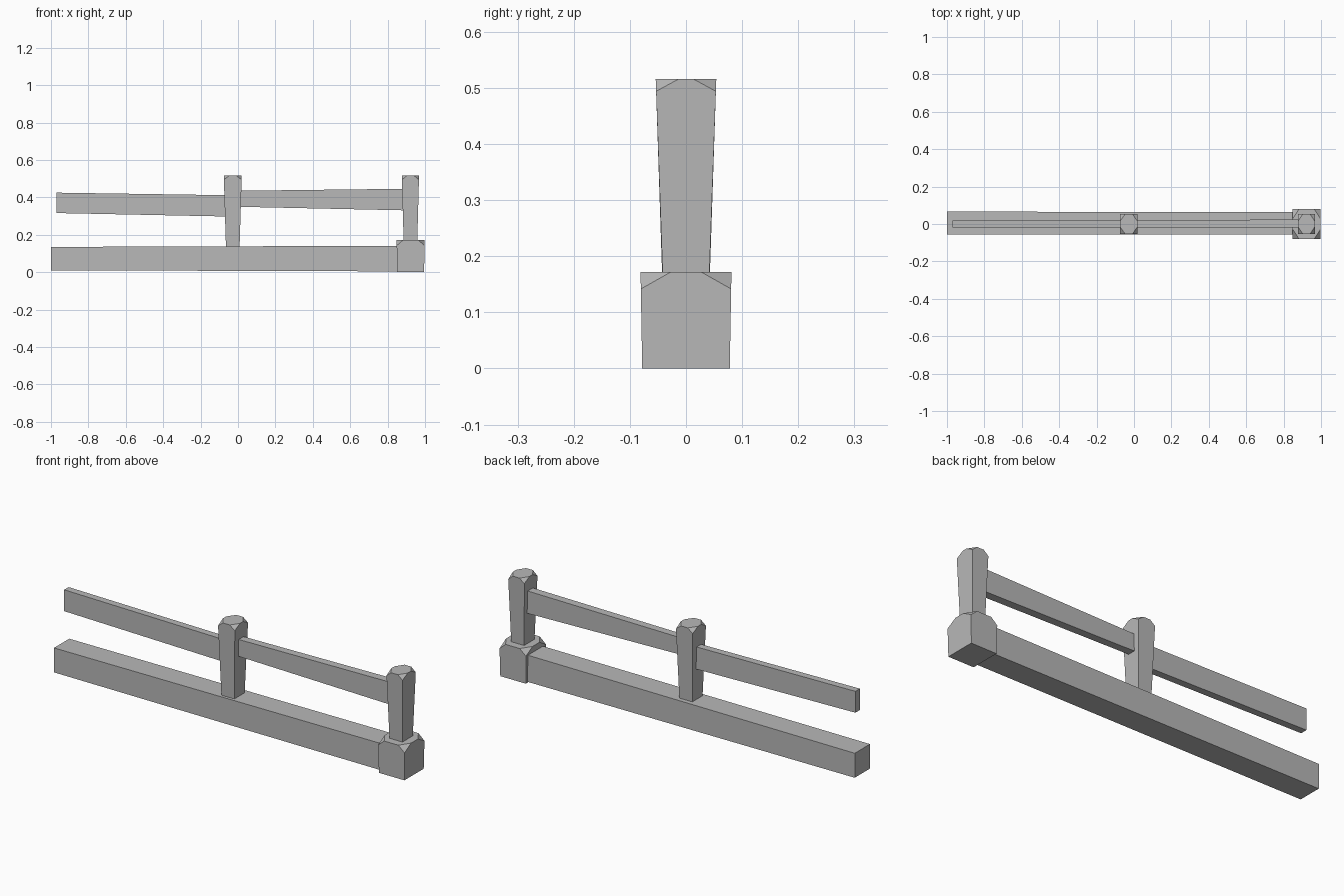
import bpy
import bmesh
from mathutils import Vector

cube = bpy.data.objects.get("Cube")
if cube:
    bpy.data.objects.remove(cube, do_unlink=True)

# Single stone colour
stone = bpy.data.materials.new("light grey stone")
stone.use_nodes = True
colour = (0.48, 0.48, 0.48, 1)
stone.diffuse_color = colour
stone.node_tree.nodes["Principled BSDF"].inputs["Base Color"].default_value = colour


def finish(name, bm):
    bmesh.ops.recalc_face_normals(bm, faces=bm.faces)
    mesh = bpy.data.meshes.new(name)
    bm.to_mesh(mesh)
    bm.free()
    mesh.materials.append(stone)
    obj = bpy.data.objects.new(name, mesh)
    bpy.context.collection.objects.link(obj)


def post(name, x, low, high, bottom, top, cut):
    """Tapered block; cut = (x flat, y flat, drop) trims the four top corners."""
    bm = bmesh.new()
    bmesh.ops.create_cube(bm, size=2)
    for v in bm.verts:
        half, z = (top, high) if v.co.z > 0 else (bottom, low)
        v.co = (x + v.co.x * half[0], v.co.y * half[1], z)
    hx, hy = top
    fx, fy, drop = cut
    for sx in (-1, 1):
        for sy in (-1, 1):
            a = Vector((x + sx * hx, sy * fy, high))
            b = Vector((x + sx * fx, sy * hy, high))
            c = Vector((x + sx * hx, sy * hy, high - drop))
            normal = (b - a).cross(c - a)
            if normal.z < 0:
                normal.negate()
            geom = bm.verts[:] + bm.edges[:] + bm.faces[:]
            result = bmesh.ops.bisect_plane(bm, geom=geom, plane_co=a,
                                            plane_no=normal, clear_outer=True)
            edges = [e for e in result["geom_cut"] if isinstance(e, bmesh.types.BMEdge)]
            bmesh.ops.contextual_create(bm, geom=edges)
    finish(name, bm)


def beam(name, start, end):
    """Each end is (x, y low, y high, z low, z high)."""
    bm = bmesh.new()
    bmesh.ops.create_cube(bm, size=2)
    for v in bm.verts:
        x, y0, y1, z0, z1 = end if v.co.x > 0 else start
        v.co = (x, y1 if v.co.y > 0 else y0, z1 if v.co.z > 0 else z0)
    finish(name, bm)


# Kerb and corner block
beam("kerb_beam", (-1, -0.057, 0.066, 0.01, 0.135), (0.92, -0.057, 0.064, 0.004, 0.141))
post("corner_block", 0.923, 0, 0.172, (0.072, 0.078), (0.075, 0.081), (0.04, 0.027, 0.031))

# Upright posts
post("middle_post", -0.028, 0.12, 0.516, (0.036, 0.041), (0.048, 0.054), (0.019, 0.013, 0.023))
post("end_post", 0.922, 0.15, 0.516, (0.036, 0.041), (0.046, 0.054), (0.019, 0.013, 0.023))

# Handrails
beam("left_open_rail", (-0.97, -0.018, 0.018, 0.316, 0.425), (-0.03, -0.018, 0.018, 0.297, 0.411))
beam("joining_rail", (-0.02, -0.019, 0.02, 0.35, 0.435), (0.92, -0.018, 0.024, 0.33, 0.446))
